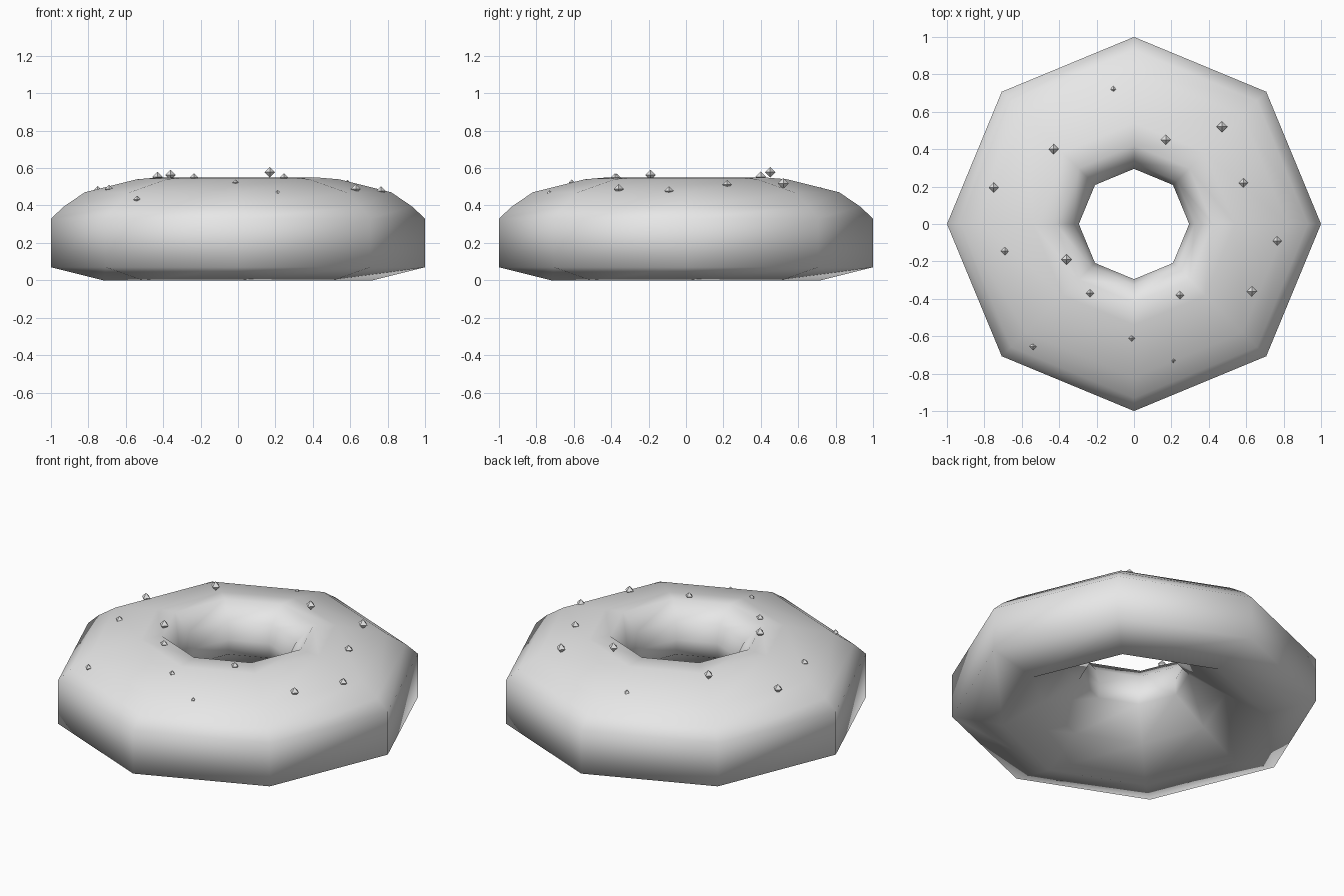
import bpy, bmesh
from math import cos, sin, pi
from mathutils import Matrix

if "Cube" in bpy.data.objects:
    bpy.data.objects.remove(bpy.data.objects["Cube"], do_unlink=True)

grey = bpy.data.materials.new("plain_grey")
grey.use_nodes = True
colour = (0.8, 0.8, 0.8, 1)
grey.diffuse_color = colour
grey.node_tree.nodes["Principled BSDF"].inputs["Base Color"].default_value = colour


def add_object(name, bm, smooth):
    bmesh.ops.recalc_face_normals(bm, faces=bm.faces)
    mesh = bpy.data.meshes.new(name)
    for face in bm.faces:
        face.smooth = smooth
    bm.to_mesh(mesh)
    bm.free()
    mesh.materials.append(grey)
    obj = bpy.data.objects.new(name, mesh)
    bpy.context.collection.objects.link(obj)
    return obj


# Ring body: closed (radius, height) section turned in eight steps
SIDES = 8
section = [(1, 0.07), (1, 0.33), (0.93, 0.395), (0.82, 0.47), (0.54, 0.54),
           (0.42, 0.55), (0.325, 0.46), (0.295, 0.36), (0.30, 0.27),
           (0.50, 0.135), (0.72, 0)]
bm = bmesh.new()
rings = []
for i in range(SIDES):
    a = 2 * pi * i / SIDES
    rings.append([bm.verts.new((r * cos(a), r * sin(a), z)) for r, z in section])
for i, ring in enumerate(rings):
    following = rings[(i + 1) % SIDES]
    for j in range(len(section)):
        k = (j + 1) % len(section)
        bm.faces.new((ring[j], following[j], following[k], ring[k]))
add_object("ring_body", bm, True)

# Sprinkles: small octahedra scattered on top (x, y, z, radius)
sprinkles = [
    (-0.11, 0.72, 0.48, 0.018), (0.17, 0.45, 0.578, 0.028),
    (0.47, 0.52, 0.518, 0.029), (-0.43, 0.40, 0.553, 0.028),
    (-0.75, 0.195, 0.477, 0.027), (0.585, 0.22, 0.512, 0.025),
    (0.765, -0.09, 0.478, 0.025), (-0.69, -0.145, 0.488, 0.023),
    (-0.36, -0.19, 0.563, 0.028), (-0.235, -0.37, 0.55, 0.022),
    (0.245, -0.38, 0.55, 0.022), (0.63, -0.36, 0.488, 0.027),
    (-0.54, -0.655, 0.433, 0.02), (-0.012, -0.61, 0.522, 0.017),
    (0.212, -0.73, 0.468, 0.014),
]
bm = bmesh.new()
for x, y, z, radius in sprinkles:
    place = Matrix.Translation((x, y, z))
    bmesh.ops.create_uvsphere(bm, u_segments=4, v_segments=2, radius=radius, matrix=place)
add_object("sprinkles", bm, False)
